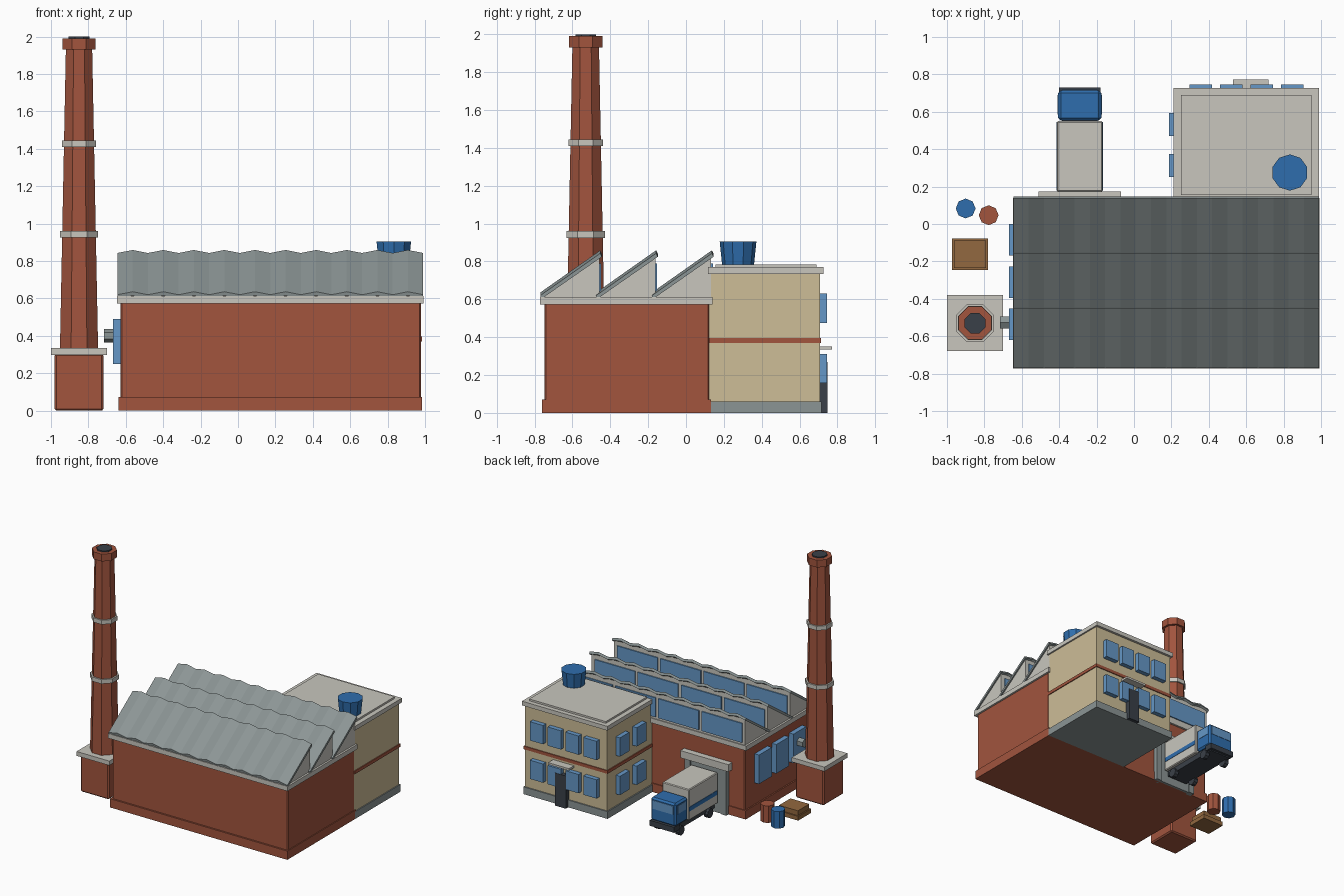
import bpy, bmesh, math
from mathutils import Matrix

if "Cube" in bpy.data.objects:
    bpy.data.objects.remove(bpy.data.objects["Cube"])


def mat(name, r, g, b):
    m = bpy.data.materials.new(name)
    m.diffuse_color = (r, g, b, 1)
    m.use_nodes = True
    m.node_tree.nodes["Principled BSDF"].inputs["Base Color"].default_value = m.diffuse_color
    return m


BRICK = mat("brick_red", 0.36, 0.09, 0.048)
CONCRETE = mat("pale_concrete", 0.58, 0.565, 0.515)
GREY = mat("roof_grey", 0.26, 0.30, 0.30)
CREAM = mat("cream_wall", 0.61, 0.51, 0.31)
GLASS = mat("window_blue", 0.13, 0.31, 0.57)
BLUE = mat("paint_blue", 0.028, 0.155, 0.42)
DARK = mat("dark_metal", 0.042, 0.051, 0.065)
WOOD = mat("crate_wood", 0.29, 0.14, 0.05)


def finish(name, bm, material, bevel=0.0):
    bmesh.ops.recalc_face_normals(bm, faces=bm.faces)
    if bevel:
        bmesh.ops.bevel(bm, geom=bm.edges[:], offset=bevel, segments=1, affect='EDGES')
    me = bpy.data.meshes.new(name)
    bm.to_mesh(me)
    bm.free()
    me.materials.append(material)
    ob = bpy.data.objects.new(name, me)
    bpy.context.collection.objects.link(ob)
    return ob


def box(name, x, y, z, material, bevel=0.0):
    """Box from (min, max) ranges on each axis."""
    bm = bmesh.new()
    bmesh.ops.create_cube(bm, size=1)
    for v in bm.verts:
        v.co = [(r[0] + r[1]) / 2 + c * (r[1] - r[0]) for r, c in zip((x, y, z), v.co)]
    return finish(name, bm, material, bevel)


def drum(name, x, y, z, r0, r1, material, sides=8, axis='Z', turn=0.0, length=0.0):
    """Prism or taper. Upright: z is a range. Axis X: centred on (x, y, z) with a length."""
    bm = bmesh.new()
    h = z[1] - z[0] if axis == 'Z' else length
    zc = (z[0] + z[1]) / 2 if axis == 'Z' else z
    bmesh.ops.create_cone(bm, cap_ends=True, segments=sides, radius1=r0, radius2=r1, depth=h)
    m = Matrix.Rotation(turn, 4, 'Z')
    if axis == 'X':
        m = Matrix.Rotation(math.pi / 2, 4, 'Y') @ m
    bmesh.ops.transform(bm, matrix=Matrix.Translation((x, y, zc)) @ m, verts=bm.verts)
    return finish(name, bm, material)


def octagon(name, z, a0, a1, material):
    """Chimney section with flat sides facing the axes; a0, a1 are half widths."""
    k = 1 / math.cos(math.pi / 8)
    drum(name, -0.85, -0.53, z, a0 * k, a1 * k, material, turn=math.pi / 8)


def extrude_x(name, sections, material):
    """Solid skinned through a list of (x, [(y, z), ...]) sections."""
    bm = bmesh.new()
    rings = [[bm.verts.new((x, y, z)) for y, z in pts] for x, pts in sections]
    n = len(rings[0])
    for a, b in zip(rings, rings[1:]):
        for i in range(n):
            j = (i + 1) % n
            bm.faces.new((a[i], a[j], b[j], b[i]))
    bm.faces.new(rings[0])
    bm.faces.new(rings[-1])
    return finish(name, bm, material)


# Main hall
box("hall_walls", (-0.627, 0.978), (-0.748, 0.125), (0.0, 0.58), BRICK, 0.008)
box("hall_plinth", (-0.638, 0.985), (-0.762, 0.132), (0.0, 0.072), BRICK)
box("hall_cornice", (-0.648, 0.993), (-0.772, 0.14), (0.573, 0.612), CONCRETE)

# Sawtooth roof: gable wedge, wavy sheet and north-facing glazing
for n, end in enumerate((-0.457, -0.162, 0.133)):
    start = end - 0.297
    wedge = [(start, 0.61), (end, 0.61), (end, 0.828)]
    extrude_x(f"roof_wedge_{n}", [(-0.632, wedge), (0.977, wedge)], CONCRETE)
    y0, y1 = start - 0.013, end + 0.013
    sections = []
    for i in range(41):
        d = -0.008 * math.cos(math.pi / 2 * i)
        sections.append((-0.645 + 1.635 * i / 40,
                         [(y0, 0.608 + d), (y1, 0.833 + d), (y1 - 0.009, 0.851 + d), (y0 - 0.003, 0.628 + d)]))
    extrude_x(f"roof_sheet_{n}", sections, GREY)
    for i in range(4):
        x = -0.61 + 0.395 * i
        box(f"roof_glass_{n}_{i}", (x, x + 0.37), (end - 0.01, end + 0.009), (0.63, 0.79), GLASS)

# Hall side windows
for i, y in enumerate((-0.62, -0.395, -0.168)):
    box(f"hall_window_{i}", (-0.667, -0.62), (y, y + 0.168), (0.25, 0.49), GLASS)

# Loading bay
box("bay_shutter", (-0.47, -0.11), (0.11, 0.152), (0.0, 0.38), GREY)
for s in (-1, 1):
    c = -0.29 + s * 0.165
    box("bay_post", (c - 0.025, c + 0.025), (0.11, 0.16), (0.0, 0.38), GREY)
box("bay_lintel", (-0.51, -0.07), (0.11, 0.175), (0.375, 0.435), CONCRETE)

# Chimney
box("chimney_base", (-0.98, -0.72), (-0.66, -0.40), (0.0, 0.305), BRICK, 0.01)
box("chimney_base_slab", (-1.0, -0.70), (-0.68, -0.38), (0.298, 0.334), CONCRETE)
octagon("chimney_shaft", (0.33, 1.95), 0.102, 0.07, BRICK)
octagon("chimney_band_low", (0.925, 0.96), 0.102, 0.102, CONCRETE)
octagon("chimney_band_high", (1.41, 1.445), 0.091, 0.091, CONCRETE)
octagon("chimney_collar", (1.93, 1.99), 0.088, 0.088, BRICK)
octagon("chimney_mouth", (1.97, 2.0), 0.055, 0.055, DARK)
drum("flue_pipe", -0.665, -0.527, 0.40, 0.036, 0.036, GREY, 6, 'X', math.pi / 6 * 3, 0.105)

# Office block
box("office_plinth", (0.215, 0.985), (0.12, 0.717), (0.0, 0.06), GREY)
box("office_walls", (0.225, 0.977), (0.122, 0.707), (0.03, 0.74), CREAM)
box("office_string_course", (0.218, 0.984), (0.122, 0.714), (0.37, 0.396), BRICK)
box("office_parapet", (0.21, 0.99), (0.117, 0.727), (0.735, 0.77), CONCRETE)
box("office_roof_deck", (0.25, 0.95), (0.155, 0.69), (0.76, 0.785), CONCRETE)
drum("roof_tank", 0.833, 0.275, (0.78, 0.905), 0.084, 0.097, BLUE, 10)
for row, z in enumerate((0.157, 0.475)):
    for i in range(4):
        x = 0.297 + 0.163 * i
        box(f"office_back_window_{row}_{i}", (x, x + 0.12), (0.70, 0.745), (z, z + 0.155), GLASS)
    for i, y in enumerate((0.25, 0.47)):
        box(f"office_side_window_{row}_{i}", (0.188, 0.23), (y, y + 0.124), (z, z + 0.155), GLASS)
box("office_door", (0.575, 0.675), (0.70, 0.748), (0.0, 0.27), DARK)
box("door_canopy", (0.53, 0.72), (0.70, 0.772), (0.335, 0.352), CONCRETE)

# Delivery truck
box("truck_chassis", (-0.385, -0.195), (0.18, 0.71), (0.045, 0.10), DARK)
box("truck_cargo_box", (-0.412, -0.168), (0.172, 0.55), (0.09, 0.345), CONCRETE, 0.006)
box("truck_cab", (-0.405, -0.175), (0.553, 0.715), (0.095, 0.285), BLUE, 0.014)
box("truck_bumper", (-0.402, -0.178), (0.66, 0.73), (0.055, 0.10), DARK)
box("truck_windshield", (-0.385, -0.195), (0.71, 0.718), (0.195, 0.265), GLASS)
for s in (-1, 1):
    x = -0.29 + s * 0.115
    box("truck_cab_window", (x - 0.003, x + 0.003), (0.585, 0.69), (0.195, 0.262), GLASS)
    x = -0.29 + s * 0.122
    box("truck_stripe", (x - 0.003, x + 0.003), (0.18, 0.545), (0.165, 0.20), BLUE)
    for y in (0.26, 0.635):
        drum("truck_wheel", -0.29 + s * 0.098, y, 0.038, 0.038, 0.038, DARK, 10, 'X', 0, 0.035)

# Yard clutter
drum("barrel_blue", -0.90, 0.083, (0.0, 0.14), 0.053, 0.053, BLUE, 8)
drum("barrel_red", -0.777, 0.047, (0.0, 0.14), 0.053, 0.053, BRICK, 8)
box("crate_base", (-0.972, -0.78), (-0.245, -0.077), (0.0, 0.035), WOOD)
box("crate_top", (-0.962, -0.79), (-0.235, -0.087), (0.035, 0.075), WOOD)
